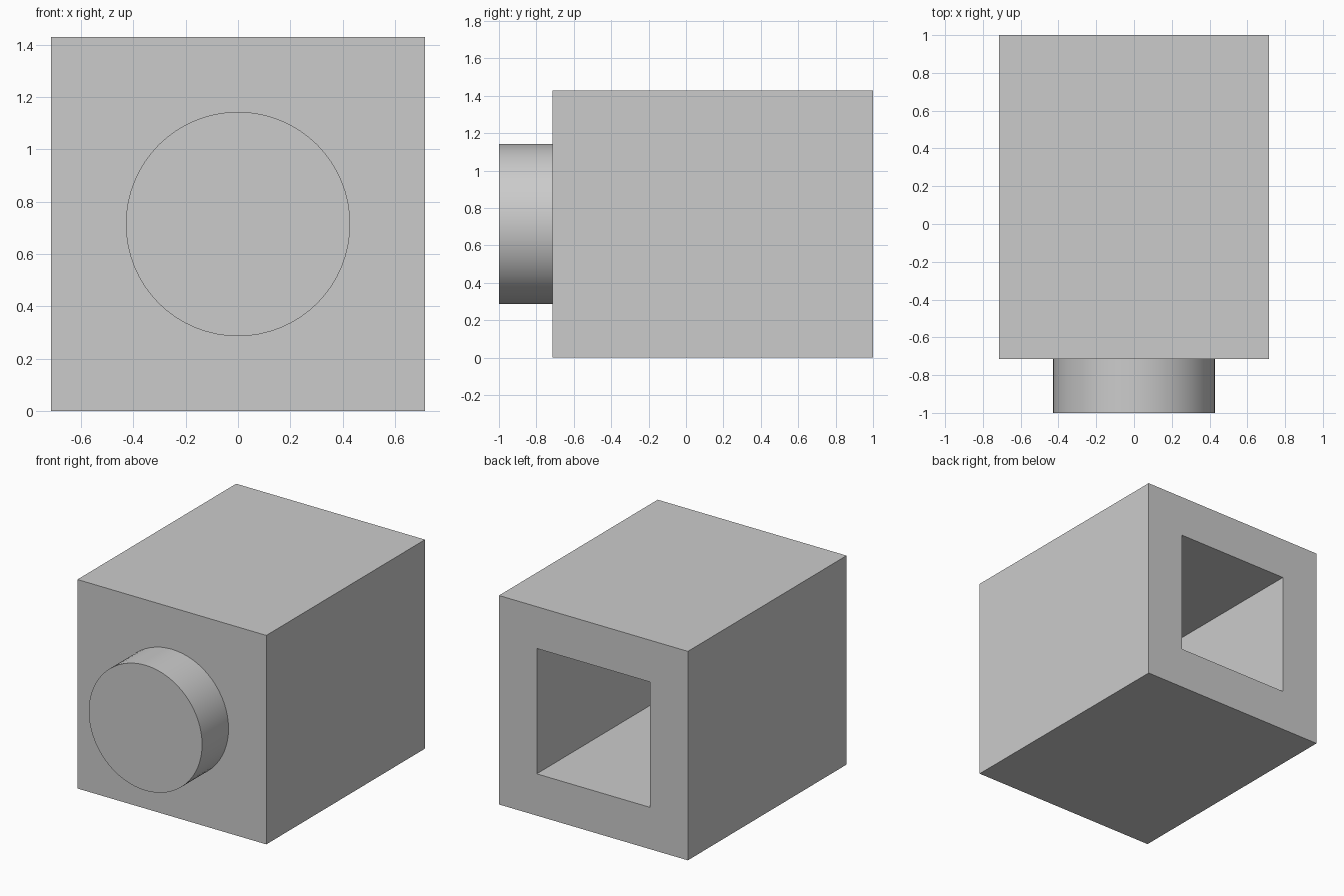
import bpy
import math
from mathutils import Vector

default = bpy.data.objects.get("Cube")
if default:
    bpy.data.objects.remove(default, do_unlink=True)

U = 1 / 7            # module: the block is 10 x 12 x 10 modules
MID = 5 * U          # height of the centre axis
WALL = 2 * U

grey = bpy.data.materials.new("light_grey")
grey.use_nodes = True
colour = (0.6, 0.6, 0.6, 1)
grey.diffuse_color = colour
grey.node_tree.nodes["Principled BSDF"].inputs["Base Color"].default_value = colour


def box(name, width, y0, y1, height):
    """Box centred on the axis, running from y0 to y1."""
    bpy.ops.mesh.primitive_cube_add(size=1, location=(0, 0, 0))
    ob = bpy.context.object
    ob.name = name
    size = Vector((width, y1 - y0, height))
    for v in ob.data.vertices:
        v.co = v.co * size + Vector((0, (y0 + y1) / 2, MID))
    ob.data.materials.append(grey)
    return ob


# Hollow block, open at the back
block = box("block_body", 10 * U, -5 * U, 7 * U, 10 * U)
cutter = box("socket_cutter", 6 * U, -5 * U + WALL, 8 * U, 6 * U)
cutter.hide_render = True

socket = block.modifiers.new("socket", "BOOLEAN")
socket.operation = "DIFFERENCE"
socket.solver = "EXACT"
socket.object = cutter
bpy.context.view_layer.objects.active = block
bpy.ops.object.modifier_apply(modifier=socket.name)
bpy.data.objects.remove(cutter, do_unlink=True)

# Round peg on the front
bpy.ops.mesh.primitive_cylinder_add(
    vertices=64, radius=3 * U, depth=2 * U,
    location=(0, -6 * U, MID), rotation=(math.pi / 2, 0, 0))
peg = bpy.context.object
peg.name = "front_peg"
peg.data.materials.append(grey)
bpy.ops.object.shade_smooth_by_angle(angle=math.radians(30))
